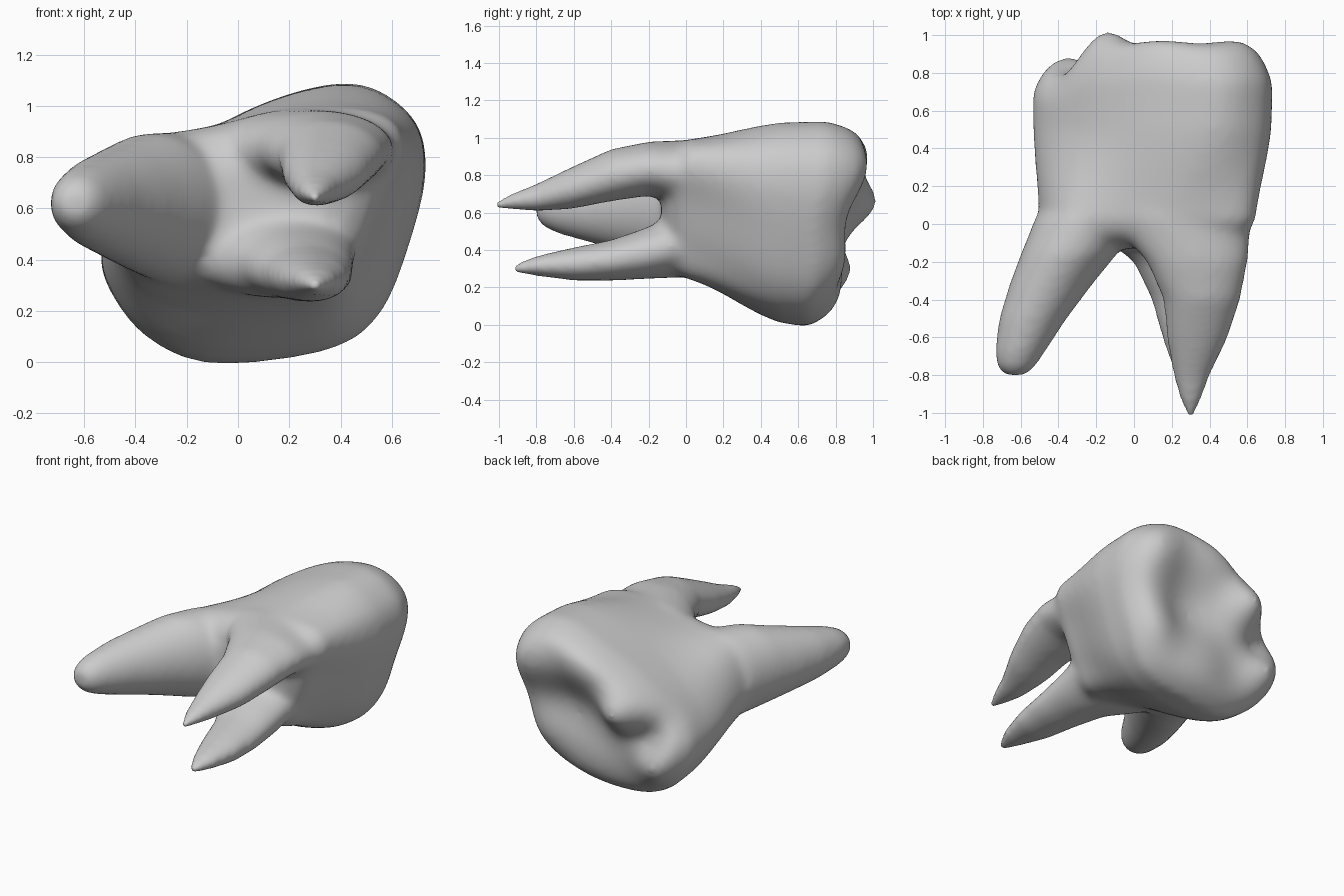
import bpy, bmesh, math
from mathutils import Vector

if "Cube" in bpy.data.objects:
    bpy.data.objects.remove(bpy.data.objects["Cube"])

enamel = bpy.data.materials.new("enamel_grey")
enamel.use_nodes = True
colour = (0.6, 0.6, 0.6, 1)
enamel.diffuse_color = colour
enamel.node_tree.nodes["Principled BSDF"].inputs["Base Color"].default_value = colour

bm = bmesh.new()


def loft(rings):
    """Skin a list of point rings and cap both ends."""
    loops = [[bm.verts.new(p) for p in ring] for ring in rings]
    count = len(loops[0])
    for a, b in zip(loops, loops[1:]):
        for i in range(count):
            j = (i + 1) % count
            bm.faces.new((a[i], a[j], b[j], b[i]))
    bm.faces.new(loops[0][::-1])
    bm.faces.new(loops[-1])


def rounded(points, steps=5):
    """Closed smooth curve through a few outline points."""
    pts = [Vector(p) for p in points]
    n = len(pts)
    curve = []
    for i in range(n):
        a, b, c, d = (pts[(i + k - 1) % n] for k in range(4))
        for s in range(steps):
            t = s / steps
            curve.append(b + .5 * t * ((c - a) + t * ((2 * a - 5 * b + 4 * c - d)
                                                      + t * (3 * b - a - 3 * c + d))))
    return curve


def root(stations, sides=28):
    """Tapering root from stations of x, y, z, half width, half height."""
    rings = []
    for x, y, z, width, height in stations:
        turns = [math.tau * i / sides for i in range(sides)]
        rings.append([Vector((x + width * math.cos(t), y, z + height * math.sin(t)))
                      for t in turns])
    loft(rings)


# Cusps and basin of the chewing surface: x, z, height, spread
bumps = [(-.15, .64, .16, .11), (.55, .82, .09, .15), (.13, .86, .09, .17),
         (-.37, .28, .1, .12), (.5, .35, .06, .13), (.12, .2, .05, .16),
         (.27, .58, -.06, .16), (-.28, .47, -.06, .08), (-.38, .6, -.05, .09)]


def chewing_surface(x, z):
    y = .84 + .16 * (z - .55)
    for bx, bz, height, spread in bumps:
        y += height * math.exp(-((x - bx) ** 2 + (z - bz) ** 2) / (2 * spread ** 2))
    return y


# Crown wall: blend from the narrow neck outline to the wide belly outline
neck = rounded([(-.5, .58), (-.43, .38), (-.17, .3), (.15, .25), (.38, .26), (.48, .42),
                (.57, .65), (.645, .85), (.55, .97), (.25, .99), (-.05, .93), (-.38, .85)])
belly = rounded([(-.535, .44), (-.46, .21), (-.29, .05), (-.06, -.01), (.35, .045),
                 (.55, .18), (.67, .46), (.735, .76), (.67, .97), (.43, 1.09),
                 (.03, .98), (-.35, .72)])
middle = Vector((.1, .57))
rings = []
for y, blend, size in [(-.13, 0, .5), (-.1, 0, .75), (-.05, 0, .92), (.02, 0, 1),
                       (.1, .12, 1), (.2, .32, 1), (.3, .55, 1), (.4, .76, 1), (.5, .92, 1)]:
    blended = [a.lerp(b, blend) for a, b in zip(neck, belly)]
    flat = [middle + (p - middle) * size for p in blended]
    rings.append([Vector((p.x, y, p.y)) for p in flat])

# Crown end: concentric rings that round the rim and follow the cusps
for size in (1, .985, .96, .92, .87, .8, .72, .63, .54, .45, .36, .27, .18, .09):
    flat = [middle + (p - middle) * size for p in belly]
    rings.append([Vector((p.x, chewing_surface(p.x, p.y)
                          - (.12 + .08 * p.y) * size ** 12, p.y)) for p in flat])
loft(rings)

# Large single root
root([(-.63, -.8, .62, .06, .06), (-.625, -.76, .62, .1, .1), (-.605, -.68, .62, .133, .135),
      (-.535, -.5, .62, .18, .185), (-.44, -.32, .62, .22, .23),
      (-.345, -.16, .62, .255, .275), (-.24, .04, .6, .28, .3)])

# Upper and lower paired roots
root([(.3, -1.02, .64, .025, .02), (.3, -.93, .66, .06, .045), (.305, -.8, .68, .1, .075),
      (.335, -.6, .735, .165, .115), (.36, -.4, .8, .205, .14),
      (.335, -.2, .835, .27, .145), (.29, -.08, .82, .325, .165), (.24, .05, .81, .38, .18)])
root([(.3, -.92, .3, .03, .028), (.3, -.8, .315, .085, .055), (.29, -.6, .325, .145, .09),
      (.27, -.4, .345, .18, .11), (.225, -.2, .385, .23, .14), (.15, -.08, .42, .31, .17),
      (.1, .05, .44, .36, .18)])

bmesh.ops.recalc_face_normals(bm, faces=bm.faces)
mesh = bpy.data.meshes.new("molar_tooth")
bm.to_mesh(mesh)
bm.free()
mesh.materials.append(enamel)
tooth = bpy.data.objects.new("molar_tooth", mesh)
bpy.context.collection.objects.link(tooth)

# Fuse the parts into one softly blended surface
fuse = tooth.modifiers.new("fuse", "REMESH")
fuse.mode = "VOXEL"
fuse.voxel_size = .02
fuse.use_smooth_shade = True
soften = tooth.modifiers.new("soften", "SMOOTH")
soften.factor = .5
soften.iterations = 24
